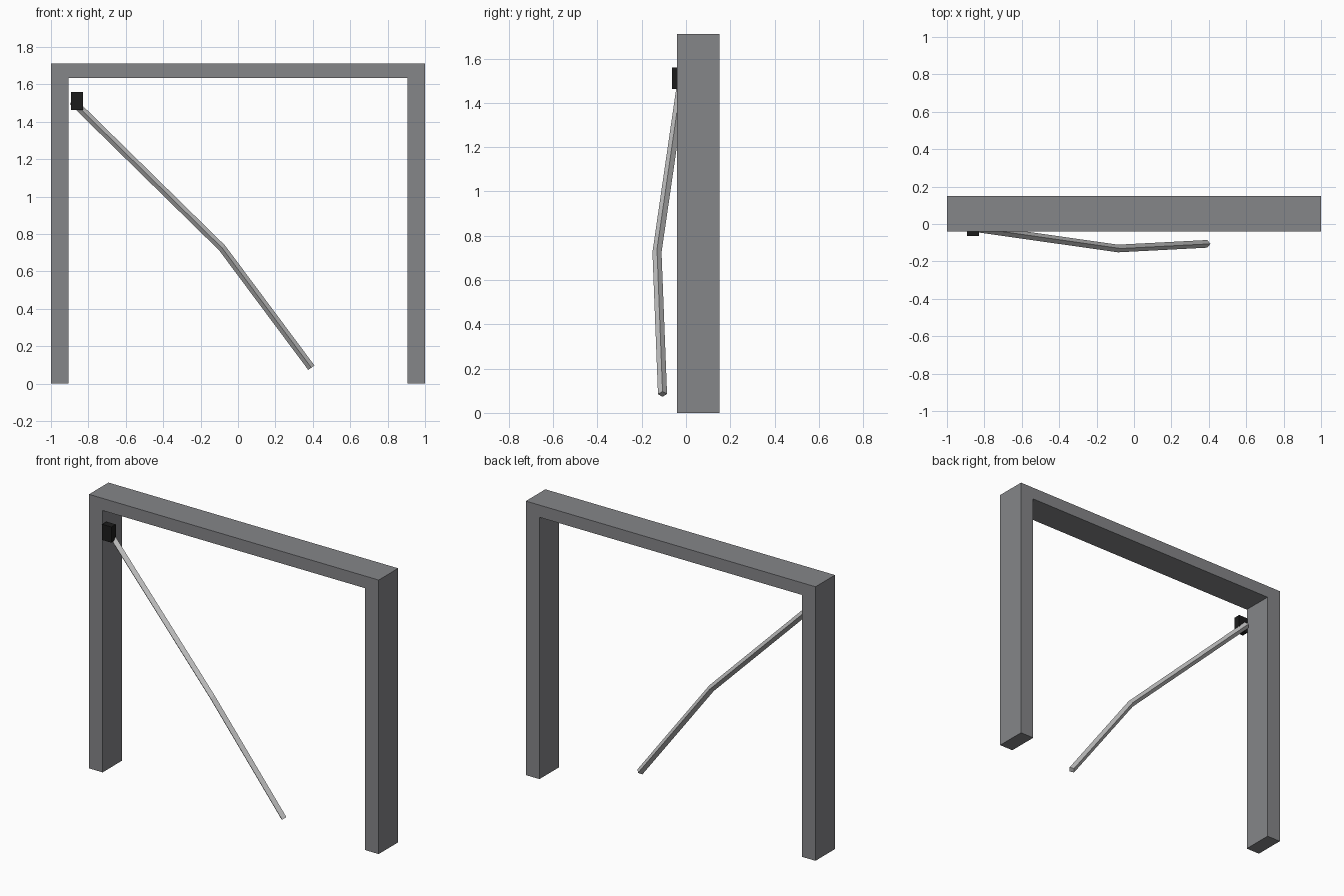
import bpy
import bmesh
from math import cos, sin, pi
from mathutils import Vector

if "Cube" in bpy.data.objects:
    bpy.data.objects.remove(bpy.data.objects["Cube"])


def material(name, rgb):
    m = bpy.data.materials.new(name)
    m.use_nodes = True
    color = (*rgb, 1.0)
    m.diffuse_color = color
    m.node_tree.nodes["Principled BSDF"].inputs["Base Color"].default_value = color
    return m


def finish(bm, name, mat):
    bmesh.ops.recalc_face_normals(bm, faces=bm.faces)
    mesh = bpy.data.meshes.new(name)
    bm.to_mesh(mesh)
    bm.free()
    mesh.materials.append(mat)
    obj = bpy.data.objects.new(name, mesh)
    bpy.context.collection.objects.link(obj)
    return obj


def box(name, low, high, mat):
    bm = bmesh.new()
    bmesh.ops.create_cube(bm, size=1)
    low, high = Vector(low), Vector(high)
    for v in bm.verts:
        v.co = (low + high) / 2 + v.co * (high - low)
    return finish(bm, name, mat)


def square_bar(name, path, radius, mat):
    """Four-sided bar along a path, with one edge turned to the front."""
    pts = [Vector(p) for p in path]
    bm = bmesh.new()
    rings = []
    for i, p in enumerate(pts):
        before = (p - pts[i - 1]).normalized() if i else Vector()
        after = (pts[i + 1] - p).normalized() if i < len(pts) - 1 else Vector()
        along = (before + after).normalized()
        side = along.cross(Vector((0, -1, 0))).normalized()
        front = side.cross(along)
        rings.append([bm.verts.new(p + radius * (cos(k * pi / 2) * side + sin(k * pi / 2) * front))
                      for k in range(4)])
    for a, b in zip(rings, rings[1:]):
        for k in range(4):
            n = (k + 1) % 4
            bm.faces.new((a[k], a[n], b[n], b[k]))
    bm.faces.new(rings[0])
    bm.faces.new(rings[-1])
    return finish(bm, name, mat)


frame_grey = material("frame grey", (0.235, 0.238, 0.25))
bar_grey = material("light metal grey", (0.52, 0.52, 0.52))
black = material("black", (0.012, 0.012, 0.012))

# Door-shaped frame: portal outline pushed back in depth
FRONT, BACK, TOP, INNER, LINTEL = -0.041, 0.151, 1.71, 0.906, 1.634
half = [(1, TOP), (1, 0), (INNER, 0), (INNER, LINTEL)]
outline = half + [(-x, z) for x, z in reversed(half)]
bm = bmesh.new()
face = bm.faces.new([bm.verts.new((x, FRONT, z)) for x, z in outline])
extruded = bmesh.ops.extrude_face_region(bm, geom=[face])
moved = [g for g in extruded["geom"] if isinstance(g, bmesh.types.BMVert)]
bmesh.ops.translate(bm, verts=moved, vec=(0, BACK - FRONT, 0))
finish(bm, "portal_frame", frame_grey)

# Small hinge block beside the post
box("hinge_block", (-0.894, -0.063, 1.462), (-0.83, -0.02, 1.56), black)

# Bent arm hanging from the block
square_bar("bent_arm", [(-0.885, -0.017, 1.51), (-0.085, -0.131, 0.725), (0.392, -0.106, 0.085)],
           0.0205, bar_grey)
